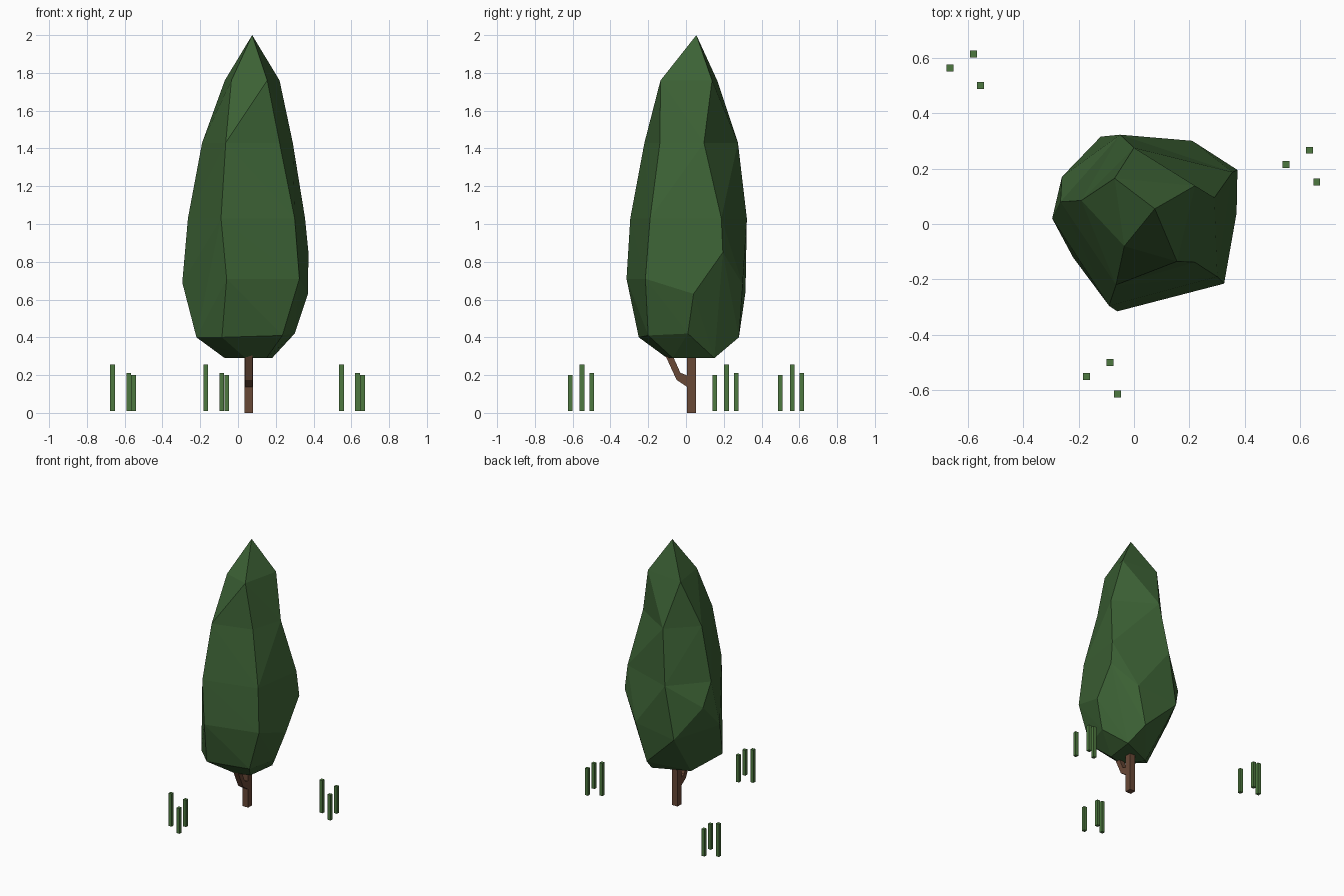
import bpy, bmesh
from mathutils import Vector

if "Cube" in bpy.data.objects:
    bpy.data.objects.remove(bpy.data.objects["Cube"])


def material(name, rgb):
    m = bpy.data.materials.new(name)
    m.diffuse_color = (*rgb, 1)
    m.use_nodes = True
    m.node_tree.nodes["Principled BSDF"].inputs["Base Color"].default_value = m.diffuse_color
    return m


LEAF = material("leaf", (0.045, 0.12, 0.035))
BARK = material("bark", (0.14, 0.065, 0.037))
GRASS = material("grass", (0.075, 0.19, 0.05))


def finish(name, bm, mat):
    bmesh.ops.recalc_face_normals(bm, faces=bm.faces)
    me = bpy.data.meshes.new(name)
    bm.to_mesh(me)
    bm.free()
    me.materials.append(mat)
    ob = bpy.data.objects.new(name, me)
    bpy.context.collection.objects.link(ob)
    return ob


def tube(name, sections, mat):
    """Skin a list of equal-length closed sections and cap both ends."""
    bm = bmesh.new()
    rings = [[bm.verts.new(p) for p in s] for s in sections]
    n = len(rings[0])
    for a, b in zip(rings, rings[1:]):
        for i in range(n):
            j = (i + 1) % n
            bm.faces.new((a[i], a[j], b[j], b[i]))
    bm.faces.new(rings[0])
    bm.faces.new(rings[-1])
    return finish(name, bm, mat)


def post(name, x, y, z0, z1, w, mat):
    h = w / 2
    sq = [(-h, -h), (h, -h), (h, h), (-h, h)]
    return tube(name, [[(x + a, y + b, z) for a, b in sq] for z in (z0, z1)], mat)


# crown: faceted hull bands joined at flat rings, so the waist may pinch
def ring(z, pts):
    return [(x, y, z) for x, y in pts]


tip = [(0.075, 0.055, 2.0)]
r176 = ring(1.76, [(-0.035, -0.08), (0.155, -0.135), (0.22, 0.138), (-0.07, 0.165)])
r143 = ring(1.43, [(-0.065, -0.22), (0.22, -0.138), (0.29, 0.095), (0.0, 0.275), (-0.19, 0.085)])
r103 = ring(1.03, [(-0.09, -0.295), (0.30, -0.19), (0.355, 0.187), (-0.05, 0.322), (-0.265, 0.08)])
belly = [(-0.06, -0.315, 0.71), (0.325, -0.215, 0.71), (0.373, 0.195, 0.85),
         (0.37, 0.04, 0.63), (0.21, 0.30, 0.68), (-0.12, 0.315, 0.64),
         (-0.26, 0.17, 0.865), (-0.295, 0.02, 0.69),
         (-0.085, -0.25, 0.40), (0.235, -0.20, 0.41), (0.30, 0.01, 0.42),
         (0.13, 0.28, 0.40), (-0.22, -0.12, 0.40)]
foot = ring(0.29, [(-0.07, 0.04), (0.04, -0.10), (0.15, -0.07), (0.18, 0.15)])

crown = bmesh.new()
for pts, caps in ((tip + r176, (1.76,)), (r176 + r143, (1.76, 1.43)),
                  (r143 + r103, (1.43, 1.03)), (r103 + belly + foot, (1.03,))):
    bm = bmesh.new()
    for p in pts:
        bm.verts.new(p)
    bmesh.ops.convex_hull(bm, input=bm.verts[:])
    # keep only the outer skin of each band
    for f in bm.faces:
        if any(all(abs(v.co.z - z) < 1e-4 for v in f.verts) for z in caps):
            continue
        crown.faces.new([crown.verts.new(v.co) for v in f.verts])
    bm.free()
bmesh.ops.remove_doubles(crown, verts=crown.verts[:], dist=1e-4)
finish("crown", crown, LEAF)

# trunk
post("trunk", 0.057, 0.029, 0.0, 0.36, 0.047, BARK)

# bent branch towards the front: lower edge and upper edge of its side profile
lower = [(0.02, 0.128), (-0.05, 0.175), (-0.105, 0.295), (-0.12, 0.335)]
upper = [(0.02, 0.192), (-0.03, 0.213), (-0.067, 0.295), (-0.082, 0.335)]
xl, xr = 0.036, 0.078
tube("branch", [[(xl, *a), (xr, *a), (xr, *b), (xl, *b)]
                for a, b in zip(lower, upper)], BARK)

# three tufts of three square blades
tufts = {"right": (0.548, 0.215), "back_left": (-0.664, 0.562), "front": (-0.171, -0.55)}
blades = [(0, 0, 0.256), (0.085, 0.051, 0.212), (0.111, -0.063, 0.2)]
for side, (cx, cy) in tufts.items():
    for i, (dx, dy, top) in enumerate(blades):
        post(f"grass_{side}_{i + 1}", cx + dx, cy + dy, 0.01, top, 0.025, GRASS)
